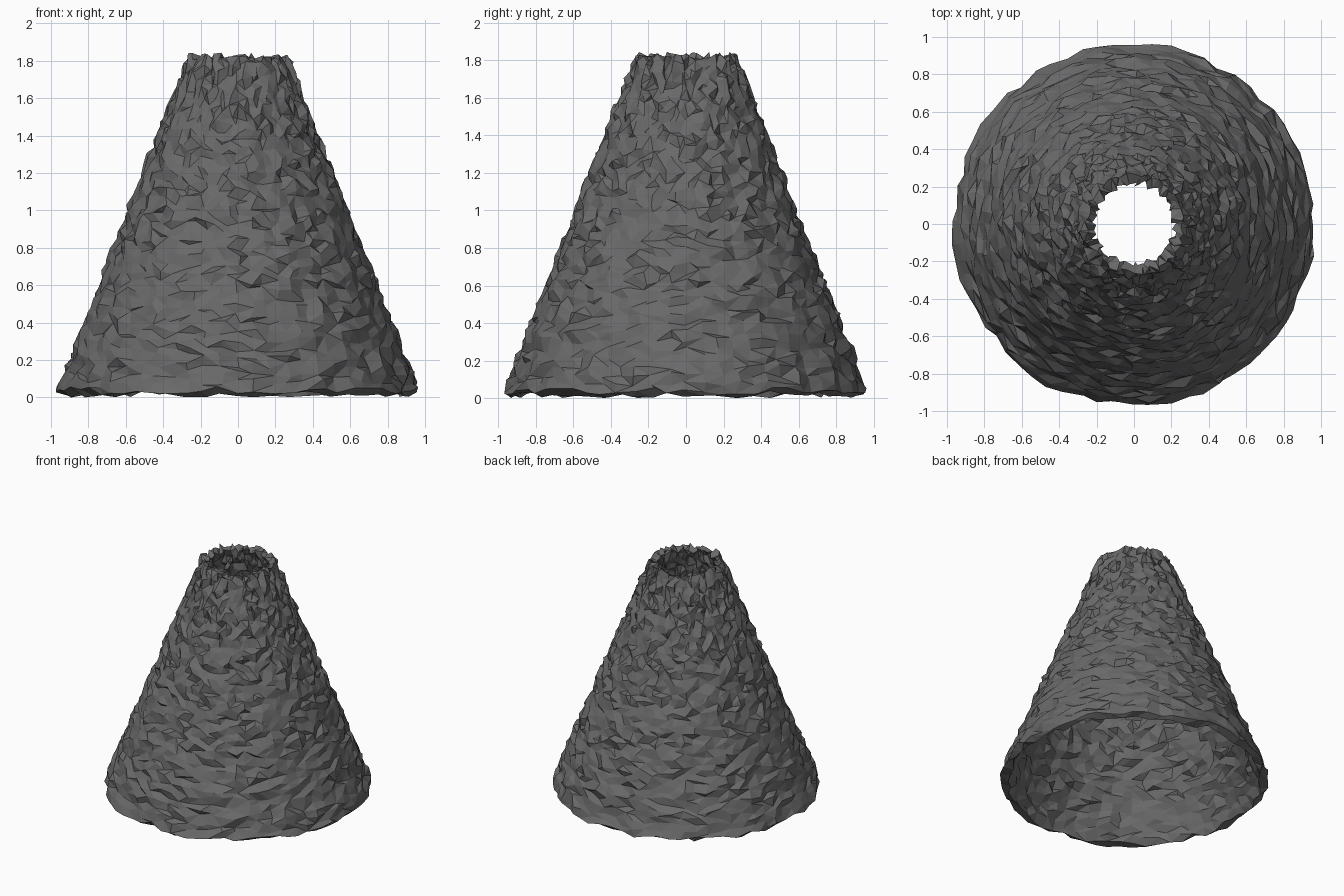
import bpy
import bmesh
import random
from math import cos, sin, tau
from mathutils import Vector

random.seed(7)

cube = bpy.data.objects.get("Cube")
if cube:
    bpy.data.objects.remove(cube, do_unlink=True)

SEGMENTS = 64
ROWS = 40
JITTER = 0.02

# Dark grey rock colour
rock = bpy.data.materials.new("dark grey rock")
rock.use_nodes = True
colour = (0.14, 0.14, 0.14, 1)
rock.diffuse_color = colour
rock.node_tree.nodes["Principled BSDF"].inputs["Base Color"].default_value = colour


def wall(bottom, top):
    """Evenly spaced (radius, height) points up one side of the wall."""
    return [Vector(bottom).lerp(Vector(top), i / ROWS) for i in range(ROWS + 1)]


# Closed wall section: up the outside, over the rim, down the inside
outside = wall((0.965, 0.05), (0.262, 1.835))
inside = wall((0.918, 0.03), (0.216, 1.815))
section = outside + inside[::-1]

# Revolve the section, roughening every vertex
bm = bmesh.new()
rings = []
for radius, height in section:
    ring = []
    for s in range(SEGMENTS):
        a = tau * s / SEGMENTS
        rough = Vector([random.uniform(-JITTER, JITTER) for _ in range(3)])
        ring.append(bm.verts.new(Vector((radius * cos(a), radius * sin(a), height)) + rough))
    rings.append(ring)

for k, low in enumerate(rings):
    high = rings[(k + 1) % len(rings)]
    for s in range(SEGMENTS):
        n = (s + 1) % SEGMENTS
        bm.faces.new((low[s], low[n], high[n], high[s]))

# Flat triangular facets
bmesh.ops.triangulate(bm, faces=bm.faces[:], quad_method='SHORT_EDGE')
bmesh.ops.recalc_face_normals(bm, faces=bm.faces[:])

# Stand the cone on the ground
lowest = min(v.co.z for v in bm.verts)
bmesh.ops.translate(bm, verts=bm.verts[:], vec=(0, 0, -lowest))

mesh = bpy.data.meshes.new("rocky_cone")
bm.to_mesh(mesh)
bm.free()
mesh.materials.append(rock)
cone = bpy.data.objects.new("rocky_cone", mesh)
bpy.context.collection.objects.link(cone)
